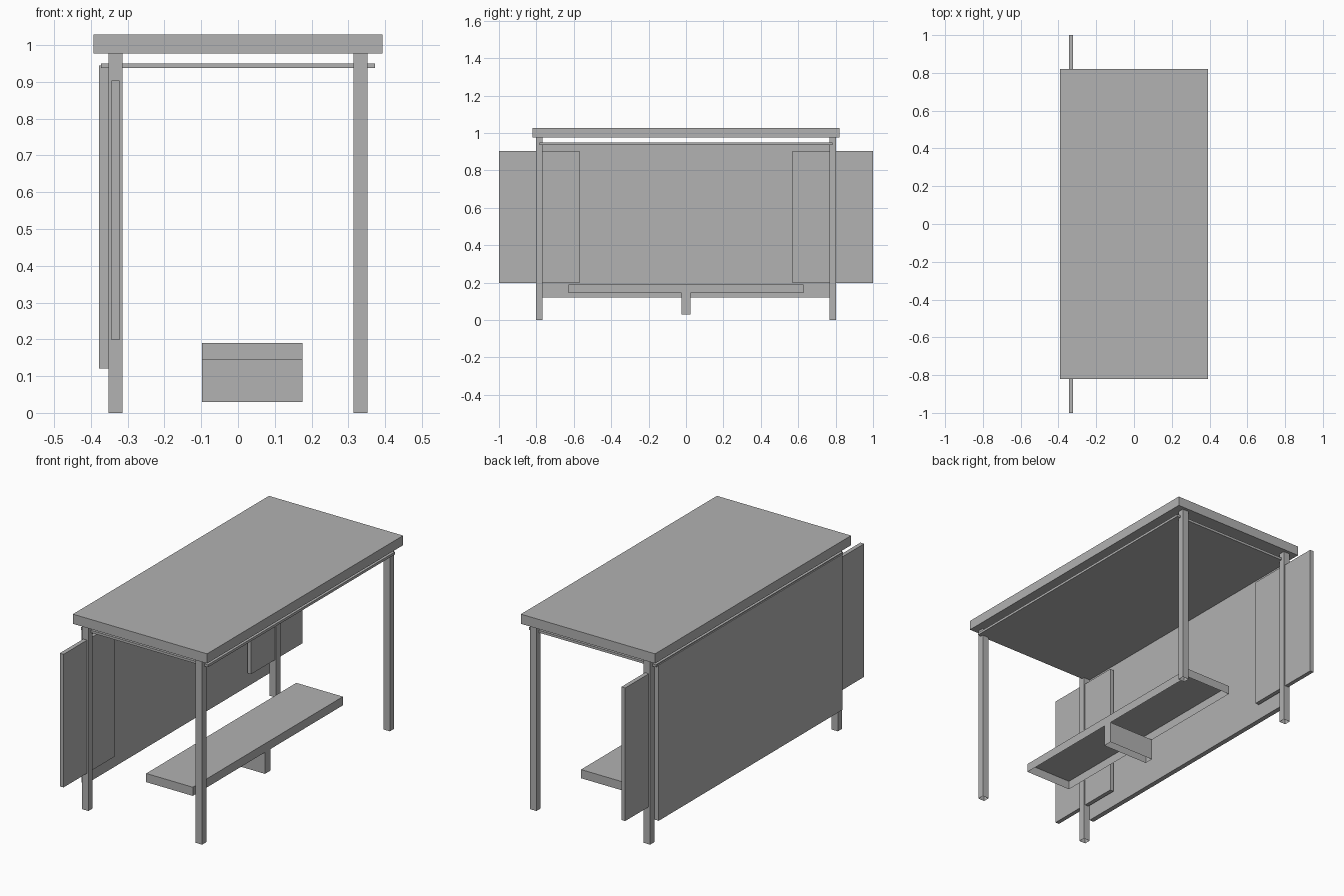
import bpy
import bmesh

old = bpy.data.objects.get("Cube")
if old:
    bpy.data.objects.remove(old, do_unlink=True)

# Single plain grey finish
GREY = (0.445, 0.445, 0.445, 1.0)
grey = bpy.data.materials.new("plain grey")
grey.use_nodes = True
grey.diffuse_color = GREY
grey.node_tree.nodes["Principled BSDF"].inputs["Base Color"].default_value = GREY


def box(name, xs, ys, zs, open_sides=()):
    """Box between three ranges; open_sides lists the z directions left open."""
    bm = bmesh.new()
    bmesh.ops.create_cube(bm, size=1)
    bm.normal_update()
    skipped = [f for f in bm.faces if round(f.normal.z) in open_sides]
    bmesh.ops.delete(bm, geom=skipped, context='FACES')
    for v in bm.verts:
        v.co = [r[0] if c < 0 else r[1] for c, r in zip(v.co, (xs, ys, zs))]
    mesh = bpy.data.meshes.new(name)
    bm.to_mesh(mesh)
    bm.free()
    mesh.materials.append(grey)
    obj = bpy.data.objects.new(name, mesh)
    bpy.context.collection.objects.link(obj)
    return obj


def mirrored(sign, low, high):
    return tuple(sorted((sign * low, sign * high)))


# Desk top and the thin board hung under it
box("table_top", (-0.393, 0.393), (-0.82, 0.82), (0.977, 1.028))
box("under_board", (-0.372, 0.372), (-0.783, 0.783), (0.937, 0.95))

# Four square tube legs, open at the floor
for sx, side in ((1, "left"), (-1, "right")):
    for sy, end in ((-1, "front"), (1, "back")):
        box(f"{end}_{side}_leg", mirrored(sx, 0.314, 0.352),
            mirrored(sy, 0.768, 0.803), (0, 0.977), open_sides=(-1,))

# Long privacy panel and the two wings that slide out past the legs
box("privacy_panel", (-0.378, -0.352), (-0.768, 0.768), (0.12, 0.945))
for sy, end in ((-1, "front"), (1, "back")):
    box(f"{end}_wing_panel", (-0.344, -0.322), mirrored(sy, 0.57, 1.0),
        (0.198, 0.903))

# Footrest shelf, hollow underneath, on a single hollow support
box("footrest", (-0.098, 0.175), (-0.628, 0.628), (0.144, 0.19), open_sides=(-1,))
box("footrest_support", (-0.098, 0.175), (-0.024, 0.024), (0.03, 0.144),
    open_sides=(-1, 1))
